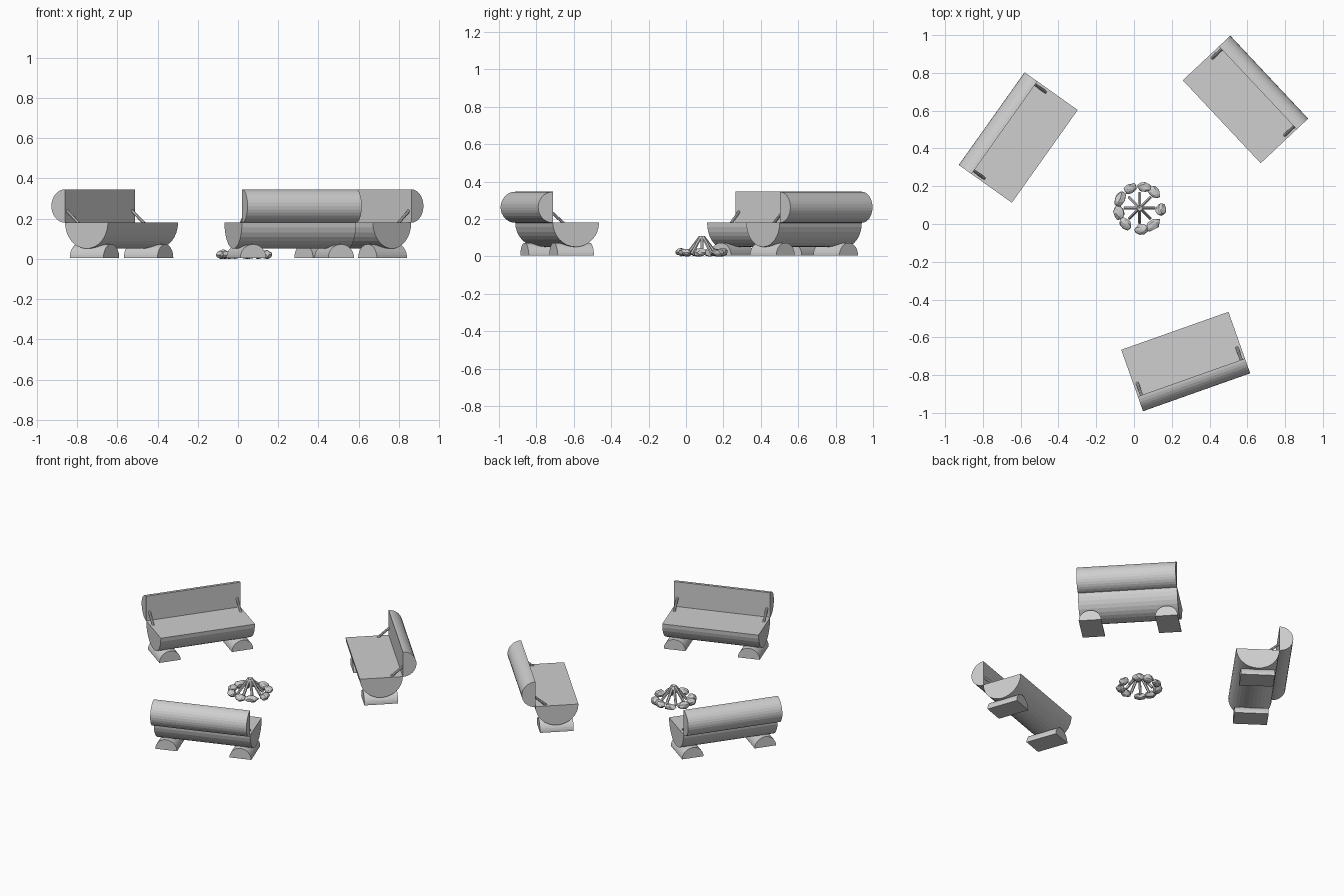
import bpy, bmesh, math, random
from mathutils import Matrix, Vector

random.seed(4)
cube = bpy.data.objects.get("Cube")
if cube:
    bpy.data.objects.remove(cube, do_unlink=True)

GREY = 0.62
grey = bpy.data.materials.new("plain_grey")
grey.use_nodes = True
grey.diffuse_color = (GREY, GREY, GREY, 1)
grey.node_tree.nodes["Principled BSDF"].inputs["Base Color"].default_value = (GREY, GREY, GREY, 1)


def finish(name, bm, matrix):
    """Turn a bmesh into a flat-shaded object placed by the matrix."""
    bmesh.ops.recalc_face_normals(bm, faces=bm.faces)
    mesh = bpy.data.meshes.new(name)
    bm.to_mesh(mesh)
    bm.free()
    mesh.materials.append(grey)
    obj = bpy.data.objects.new(name, mesh)
    obj.matrix_world = matrix
    bpy.context.collection.objects.link(obj)
    return obj


def half_log(name, radius, length, matrix, sides=16):
    """Split log lying along x, with the flat face up."""
    bm = bmesh.new()
    arc = [math.pi * i / sides for i in range(sides + 1)]
    verts = [bm.verts.new((-length / 2, radius * math.cos(a), -radius * math.sin(a))) for a in arc]
    face = bm.faces.new(verts)
    moved = bmesh.ops.extrude_face_region(bm, geom=[face])["geom"]
    bmesh.ops.translate(bm, vec=(length, 0, 0),
                        verts=[g for g in moved if isinstance(g, bmesh.types.BMVert)])
    return finish(name, bm, matrix)


def rod(name, start, end, radius, matrix, sides=8):
    """Round bar between two points."""
    start, end = Vector(start), Vector(end)
    axis = end - start
    bm = bmesh.new()
    bmesh.ops.create_cone(bm, cap_ends=True, segments=sides, radius1=radius,
                          radius2=radius, depth=axis.length)
    turn = axis.to_track_quat('Z', 'Y').to_matrix().to_4x4()
    return finish(name, bm, matrix @ Matrix.Translation((start + end) / 2) @ turn)


def bench(label, x, y, angle):
    """Split-log bench whose sitter faces local +y."""
    place = Matrix.Translation((x, y, 0)) @ Matrix.Rotation(math.radians(angle), 4, 'Z')
    seat_r, back_r, length = 0.131, 0.083, 0.602
    seat_z = 0.182
    half_log(label + "_seat", seat_r, length, place @ Matrix.Translation((0, 0, seat_z)))
    half_log(label + "_backrest", back_r, length,
             place @ Matrix.Translation((0, -seat_r, seat_z + back_r - 0.002))
             @ Matrix.Rotation(-math.pi / 2, 4, 'X'))
    for side, s in (("right", -1), ("left", 1)):
        half_log(f"{label}_{side}_leg", 0.068, 0.205,
                 place @ Matrix.Translation((s * 0.232, 0, 0.005))
                 @ Matrix.Rotation(math.pi / 2, 4, 'Z') @ Matrix.Rotation(math.pi, 4, 'X'))
        rod(f"{label}_{side}_brace", (s * 0.28, -seat_r - 0.004, 0.24),
            (s * 0.28, -0.062, 0.178), 0.008, place)


bench("west_bench", -0.579, 0.434, -125.4)
bench("east_bench", 0.56, 0.631, 133.2)
bench("south_bench", 0.26, -0.689, 19.5)

# Campfire: a cone of leaning sticks
fire = Matrix.Translation((0.03, 0.085, 0))
for i in range(8):
    a = i * math.pi / 4
    out = Vector((math.cos(a), math.sin(a), 0))
    rod(f"fire_stick_{i + 1}", out * 0.078 + Vector((0, 0, 0.012)),
        out * 0.008 + Vector((0, 0, 0.105)), 0.009, fire, 6)

# Ring of rough stones around the sticks
for i, deg in enumerate((49, 78, 115, 155, 193, 227, 275, 309, 355)):
    bm = bmesh.new()
    bmesh.ops.create_icosphere(bm, subdivisions=2, radius=1)
    for v in bm.verts:
        v.co *= random.uniform(0.82, 1.1)
    wide = random.uniform(0.034, 0.044)
    tall = random.uniform(0.019, 0.025)
    bmesh.ops.scale(bm, vec=(0.028, wide, tall), verts=bm.verts)
    low = min(v.co.z for v in bm.verts)
    bmesh.ops.translate(bm, vec=(0.113, 0, -low), verts=bm.verts)
    finish(f"fire_stone_{i + 1}", bm, fire @ Matrix.Rotation(math.radians(deg), 4, 'Z'))
